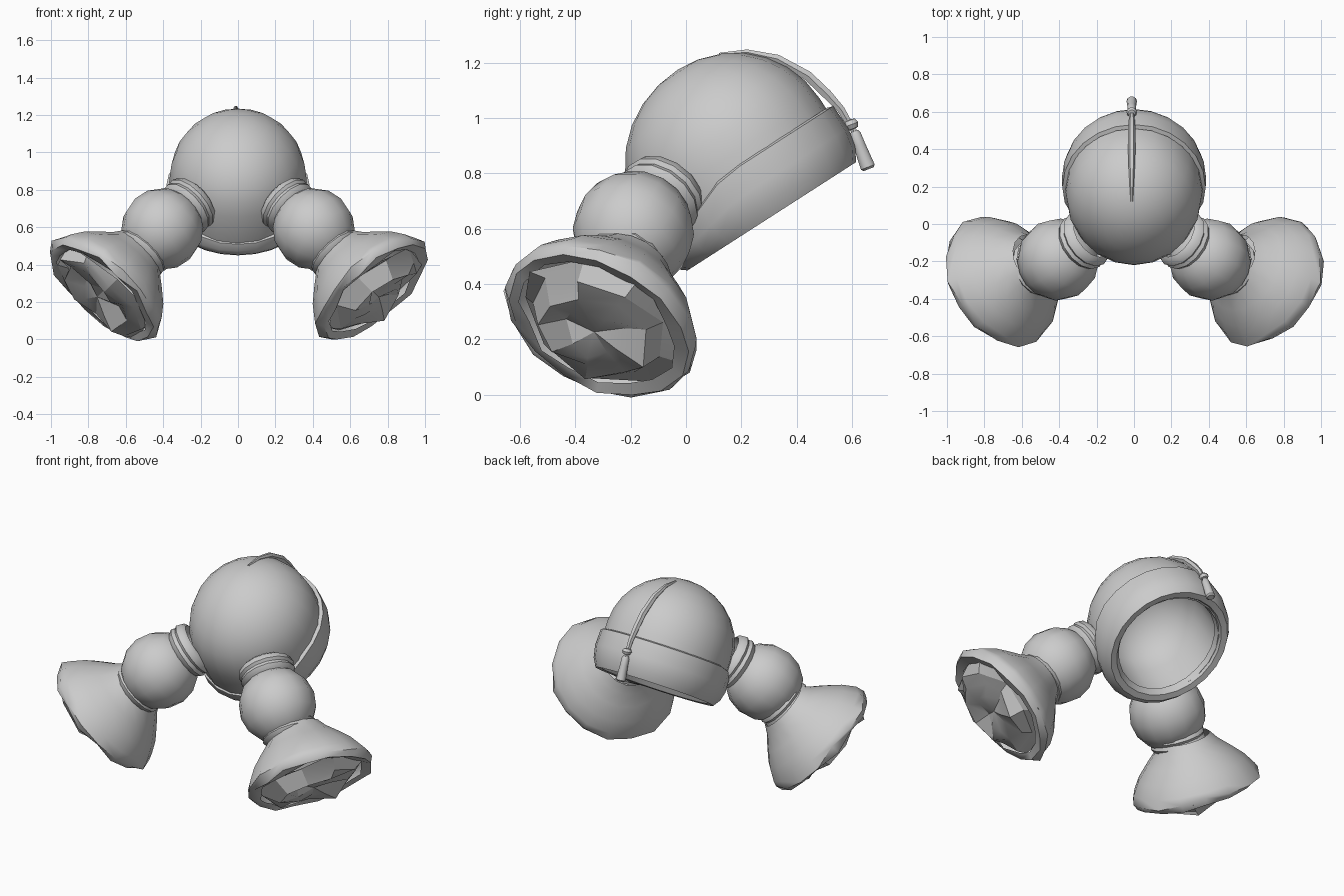
import bpy, bmesh, math, random
from mathutils import Vector, Matrix

random.seed(4)
if "Cube" in bpy.data.objects:
    bpy.data.objects.remove(bpy.data.objects["Cube"])

grey = bpy.data.materials.new("cloth grey")
grey.use_nodes = True
grey.diffuse_color = (0.6, 0.6, 0.6, 1)
grey.node_tree.nodes["Principled BSDF"].inputs["Base Color"].default_value = (0.6, 0.6, 0.6, 1)


def finish(obj, angle):
    obj.data.materials.append(grey)
    bpy.ops.object.select_all(action='DESELECT')
    obj.select_set(True)
    bpy.context.view_layer.objects.active = obj
    bpy.ops.object.shade_smooth_by_angle(angle=math.radians(angle))


def frame(origin, axis, side=1):
    """Matrix whose z runs along axis; side=-1 mirrors it across x."""
    rot = Vector(axis).to_track_quat('Z', 'Y').to_matrix().to_4x4()
    return Matrix.Diagonal((side, 1, 1, 1)) @ Matrix.Translation(origin) @ rot


def lathe(name, profile, matrix, segs=14, closed=False, adjust=None, angle=40):
    """Revolve (radius, height) points; adjust may move each point by its row."""
    bm = bmesh.new()
    rows = []
    for i, (r, h) in enumerate(profile):
        row = []
        for k in range(segs):
            a = math.tau * k / segs
            p = Vector((r * math.cos(a), r * math.sin(a), h))
            if adjust:
                p = adjust(p, i)
            row.append(bm.verts.new(matrix @ p))
        rows.append(row)
    pairs = list(zip(rows, rows[1:])) + ([(rows[-1], rows[0])] if closed else [])
    for a, b in pairs:
        for k in range(segs):
            n = (k + 1) % segs
            bm.faces.new((a[k], a[n], b[n], b[k]))
    bmesh.ops.remove_doubles(bm, verts=bm.verts, dist=0.0005)
    bmesh.ops.recalc_face_normals(bm, faces=bm.faces)
    mesh = bpy.data.meshes.new(name)
    bm.to_mesh(mesh)
    bm.free()
    obj = bpy.data.objects.new(name, mesh)
    bpy.context.collection.objects.link(obj)
    finish(obj, angle)
    return obj


def arc(radius, centre, start, end, steps):
    angles = [math.radians(start + (end - start) * i / steps) for i in range(steps + 1)]
    return [(radius * math.cos(t), centre + radius * math.sin(t)) for t in angles]


# Tilted frame of the cap: x sideways, y to the back, z up through the crown
cap = Matrix(((1, 0, 0, 0), (0, .84, -.54, .31), (0, .54, .84, .645), (0, 0, 0, 1)))


# Hollow crown, with a slightly fuller front
def crown_shape(p, row):
    p.y *= 1.09 if p.y < 0 else 1.03
    return p


outer = arc(.365, .265, 90, 0, 7)
inner = arc(.29, .25, 0, 90, 5)
lathe("cap_crown", outer + [(.365, .12), (.345, .02), (.30, .02)] + inner,
      cap, 20, adjust=crown_shape)


# Turned-up band, tall at the back and narrow at the front
def band_shape(p, row):
    tall = 1 if p.y > -.07 else max(.45, 1 - (-.07 - p.y) * 1.9)
    p.z *= tall
    p.y *= 1.05
    return p


lathe("cap_band", [(.285, .05), (.31, .005), (.345, 0), (.372, .05), (.386, .12),
                   (.383, .215), (.362, .222), (.355, .1)],
      cap, 24, closed=True, adjust=band_shape)

# Cord lying over the crown
curve = bpy.data.curves.new("cord", 'CURVE')
curve.dimensions = '3D'
curve.bevel_depth = 1
curve.bevel_resolution = 1
curve.use_fill_caps = True
path = [(.12, 1.23, .006), (.22, 1.237, .012), (.33, 1.213, .018), (.44, 1.152, .02),
        (.51, 1.085, .02), (.56, 1.03, .016), (.595, .97, .013), (.615, .94, .012)]
spline = curve.splines.new('POLY')
spline.points.add(len(path) - 1)
for point, (y, z, r) in zip(spline.points, path):
    point.co = (-.012, y, z, 1)
    point.radius = r
cord = bpy.data.objects.new("cord", curve)
bpy.context.collection.objects.link(cord)
bpy.ops.object.select_all(action='DESELECT')
cord.select_set(True)
bpy.context.view_layer.objects.active = cord
bpy.ops.object.convert(target='MESH')
finish(cord, 50)

# Tassel with its knot
hang = frame((-.012, .59, .995), (0, .36, -.93))
lathe("tassel_knot", [(0, 0), (.02, .004), (.028, .02), (.02, .036), (0, .04)], hang, 10)
lathe("tassel", [(0, .045), (.016, .047), (.022, .06), (.023, .1), (.028, .185), (.02, .193), (0, .193)],
      hang, 10)


# Rim and lining of the flared end are ragged, the flare itself is even
def ragged(p, row):
    r = p.xy.length
    if r > .001:
        p.z += random.uniform(-.035, .04)
        p.xy *= random.uniform(.88, 1.1)
    return p


def ragged_rim(p, row):
    if row > 4:
        p.z += random.uniform(-.015, .015)
        p.xy *= random.uniform(.98, 1.03)
    return p


# Two drooping arms: neck, ball, collar and flared end
neck_at, ball_at, collar_at = Vector((.265, -.09, .715)), Vector((.405, -.19, .59)), Vector((.51, -.23, .475))
flare_axis = Vector((.62, -.38, -.68)).normalized()
rim_at = Vector((.71, -.305, .275))
for side, word in ((1, "left"), (-1, "right")):
    ring = [(.13, -.06), (.152, -.045), (.162, -.015), (.15, .0), (.16, .02), (.145, .045), (.12, .06)]
    lathe(word + "_neck", ring, frame(neck_at, ball_at - neck_at, side), closed=True)
    lathe(word + "_ball", arc(.22, 0, -90, 90, 8), frame(ball_at, collar_at - neck_at, side), 14)
    lathe(word + "_collar", ring, frame(collar_at, flare_axis, side), closed=True)
    flare = [(.15, -.29), (.185, -.24), (.245, -.18), (.31, -.11), (.355, -.04), (.372, .0), (.35, .035), (.30, .03)]
    end = frame(rim_at, flare_axis, side)
    lathe(word + "_flare", flare, end, 16, adjust=ragged_rim, angle=50)
    lining = [(.335, .015), (.27, .045), (.2, .075), (.11, .06), (0, .07)]
    lathe(word + "_crumpled_lining", lining, end, 9, adjust=ragged, angle=25)
